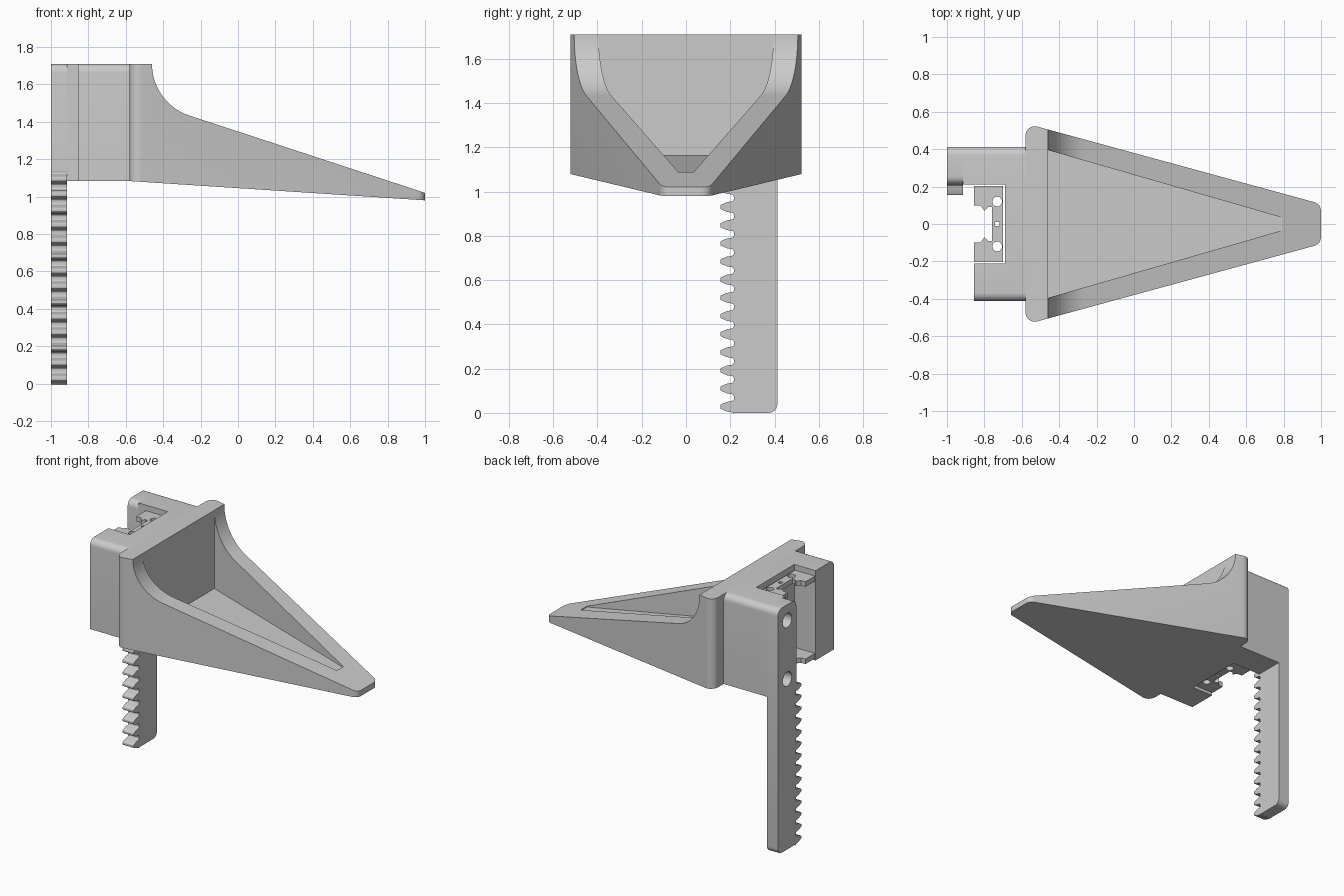
import bpy, bmesh, math
from mathutils import Vector

if "Cube" in bpy.data.objects:
    bpy.data.objects.remove(bpy.data.objects["Cube"])


def rounded(points, seg=8):
    """Fillet a closed 2D outline; each point is (a, b) or (a, b, radius)."""
    out, n = [], len(points)
    for i, p in enumerate(points):
        c = Vector(p[:2])
        r = p[2] if len(p) > 2 else 0
        if r == 0:
            out.append(c)
            continue
        u = (Vector(points[i - 1][:2]) - c).normalized()
        v = (Vector(points[(i + 1) % n][:2]) - c).normalized()
        half = u.angle(v) / 2
        centre = c + (u + v).normalized() * (r / math.sin(half))
        s = c + u * (r / math.tan(half)) - centre
        e = c + v * (r / math.tan(half)) - centre
        sweep = s.angle(e)
        for k in range(seg + 1):
            t = k / seg
            out.append(centre + (s * math.sin((1 - t) * sweep) + e * math.sin(t * sweep)) / math.sin(sweep))
    return out


def prism(name, outline, axis, lo, hi, seg=8):
    """Extrude an outline along an axis (x: y,z / y: x,z / z: x,y)."""
    place = {"x": lambda a, b, h: (h, a, b),
             "y": lambda a, b, h: (a, h, b),
             "z": lambda a, b, h: (a, b, h)}[axis]
    pts = rounded(outline, seg)
    bm = bmesh.new()
    low = [bm.verts.new(place(p[0], p[1], lo)) for p in pts]
    top = [bm.verts.new(place(p[0], p[1], hi)) for p in pts]
    bm.faces.new(low)
    bm.faces.new(top)
    for i in range(len(pts)):
        j = (i + 1) % len(pts)
        bm.faces.new((low[i], low[j], top[j], top[i]))
    bmesh.ops.recalc_face_normals(bm, faces=bm.faces)
    mesh = bpy.data.meshes.new(name)
    bm.to_mesh(mesh)
    bm.free()
    ob = bpy.data.objects.new(name, mesh)
    bpy.context.collection.objects.link(ob)
    return ob


def rect(a0, b0, a1, b1):
    return [(a0, b0), (a1, b0), (a1, b1), (a0, b1)]


def circle(a, b, r, n=24):
    return [(a + r * math.cos(2 * math.pi * i / n), b + r * math.sin(2 * math.pi * i / n)) for i in range(n)]


def combine(ob, other, operation="DIFFERENCE"):
    other.hide_render = True
    mod = ob.modifiers.new("cut", "BOOLEAN")
    mod.operation, mod.object, mod.solver = operation, other, "EXACT"
    bpy.context.view_layer.objects.active = ob
    bpy.ops.object.modifier_apply(modifier=mod.name)
    bpy.data.objects.remove(other)


def mirrored(half):
    """Complete an outline symmetric about b = 0."""
    return half + [(p[0], -p[1], *p[2:]) for p in reversed(half)]


TOP, BASE = 1.71, 1.083

# Scoop: side profile intersected with the tapered plan, then hollowed
scoop = prism("scoop", [(-0.58, BASE), (1, 0.98), (1, 1.02), (-0.46, 1.499, 0.291),
                        (-0.46, TOP), (-0.58, TOP)], "y", -0.6, 0.6, 16)
plan = prism("plan", mirrored([(-0.58, 0.538, 0.05), (1, 0.107, 0.05)]), "z", 0.5, 2)
combine(scoop, plan, "INTERSECT")
cavity = prism("cavity", [(-0.46, 1.163), (0.79, 1.083), (0.79, 2), (-0.46, 2)], "y", -0.6, 0.6)
cavity_plan = prism("cavity_plan", mirrored([(-0.46, 0.395), (0.79, 0.035)]), "z", 0.5, 2.5)
combine(cavity, cavity_plan, "INTERSECT")
combine(scoop, cavity)

# Mounting block with one longer arm and an open slot
block = prism("mount_block", [(-0.413, BASE), (0.413, BASE), (0.413, TOP, 0.045),
                              (-0.413, TOP, 0.045)], "x", -0.915, -0.58)
combine(block, prism("arm_cut", rect(-1.1, -0.6, -0.855, 0.21), "z", 0.5, 2))
combine(block, prism("slot_cut", rect(-0.9, -0.21, -0.69, 0.21), "z", 0.5, 2))

# Toothed rack with two screw holes
teeth = []
for i in range(14):
    z = 0.028 + i * 0.082
    teeth += [(0.216, z - 0.027, 0.01), (0.185, z - 0.022), (0.155, z - 0.009, 0.006),
              (0.155, z + 0.009, 0.006), (0.185, z + 0.022), (0.216, z + 0.027, 0.01)]
rack = prism("rack", teeth + [(0.21, 1.13), (0.21, TOP, 0.045), (0.413, TOP, 0.045),
                              (0.413, 0, 0.04), (0.216, 0)], "x", -1, -0.915, 6)
for z in (1.19, 1.6):
    combine(rack, prism("hole", circle(0.31, z, 0.05), "x", -1.1, -0.8))
    combine(block, prism("hole", circle(0.31, z, 0.05), "x", -1.1, -0.86))

# Thin clip plates near the top and bottom of the slot
jaw = [(-0.70, 0.203), (-0.855, 0.203), (-0.855, 0.098), (-0.82, 0.098),
       (-0.80, 0.07), (-0.78, 0.09), (-0.76, 0.09)]
for name, z in (("upper_clip", 1.64), ("lower_clip", 1.10)):
    clip = prism(name, mirrored(jaw), "z", z, z + 0.035)
    for y in (-0.12, 0.12):
        combine(clip, prism("pin_hole", circle(-0.732, y, 0.026), "z", z - 0.1, z + 0.1))
    combine(clip, prism("key_hole", rect(-0.742, -0.012, -0.718, 0.012), "z", z - 0.1, z + 0.1))

# Smooth the fillets, keep real edges sharp
for ob in bpy.context.collection.objects:
    ob.select_set(True)
    bpy.context.view_layer.objects.active = ob
bpy.ops.object.shade_smooth_by_angle(angle=math.radians(25))
